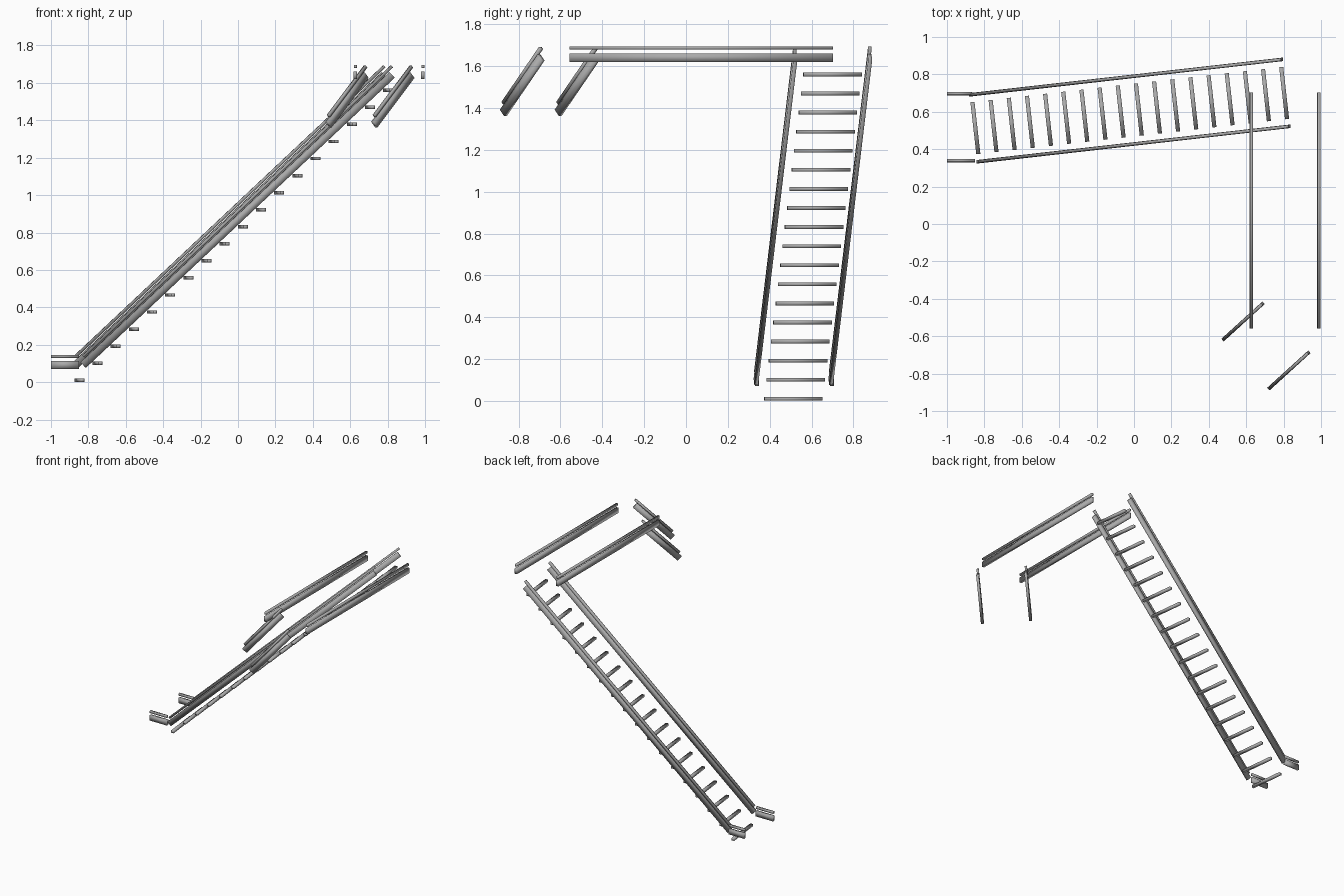
import bpy
from mathutils import Vector, Matrix

if "Cube" in bpy.data.objects:
    bpy.data.objects.remove(bpy.data.objects["Cube"])

metal = bpy.data.materials.new("grey metal")
metal.diffuse_color = (0.4, 0.4, 0.4, 1)
metal.use_nodes = True
metal.node_tree.nodes["Principled BSDF"].inputs["Base Color"].default_value = metal.diffuse_color


def beam(name, a, b, width, height):
    """Box running from a to b, its sides kept upright."""
    a, b = Vector(a), Vector(b)
    along = (b - a).normalized()
    side = Vector((0, 0, 1)).cross(along).normalized()
    up = along.cross(side)
    bpy.ops.mesh.primitive_cube_add(size=1)
    ob = bpy.context.object
    ob.name = ob.data.name = name
    turn = Matrix((along, side, up)).transposed().to_4x4()
    size = Matrix.Diagonal(((b - a).length, width, height, 1))
    ob.data.transform(Matrix.Translation((a + b) / 2) @ turn @ size)
    ob.data.materials.append(metal)
    ob.data.shade_smooth()


def railing(name, a, b):
    """Broad lower band with a slim handrail above it."""
    lift = Vector((0, 0, 0.046))
    beam(name + "_band", a, b, 0.019, 0.041)
    beam(name + "_handrail", Vector(a) + lift, Vector(b) + lift, 0.016, 0.016)


# Main flight: treads climbing by a constant step
COUNT = 18
first = Vector((-0.848, 0.513, 0.010))
step = Vector((0.0971, 0.0110, 0.0912))
across = Vector((-step.y, step.x, 0)).normalized()
for i in range(COUNT):
    mid = first + step * i
    beam(f"tread_{i + 1}", mid - across * 0.14, mid + across * 0.14, 0.022, 0.018)

# Railings on both sides of the main flight
for label, s in (("near", -1), ("far", 1)):
    start = first + across * 0.18 * s + Vector((0, 0, 0.082))
    railing(f"stair_{label}", start, start + step * (COUNT - 1))

# Short level railings at the foot
railing("foot_near", (-1.0, 0.339, 0.092), (-0.85, 0.339, 0.092))
railing("foot_far", (-1.0, 0.697, 0.092), (-0.866, 0.697, 0.092))

# Level railings of the upper landing
for label, x in (("left", 0.627), ("right", 0.988)):
    railing(f"landing_{label}", (x, -0.558, 1.641), (x, 0.703, 1.641))

# Short sloping railings of the second flight
half = Vector((0.099, 0.090, 0.132))
for label, x, y in (("left", 0.583, -0.521), ("right", 0.828, -0.783)):
    mid = Vector((x, y, 1.509))
    railing(f"second_flight_{label}", mid - half, mid + half)
